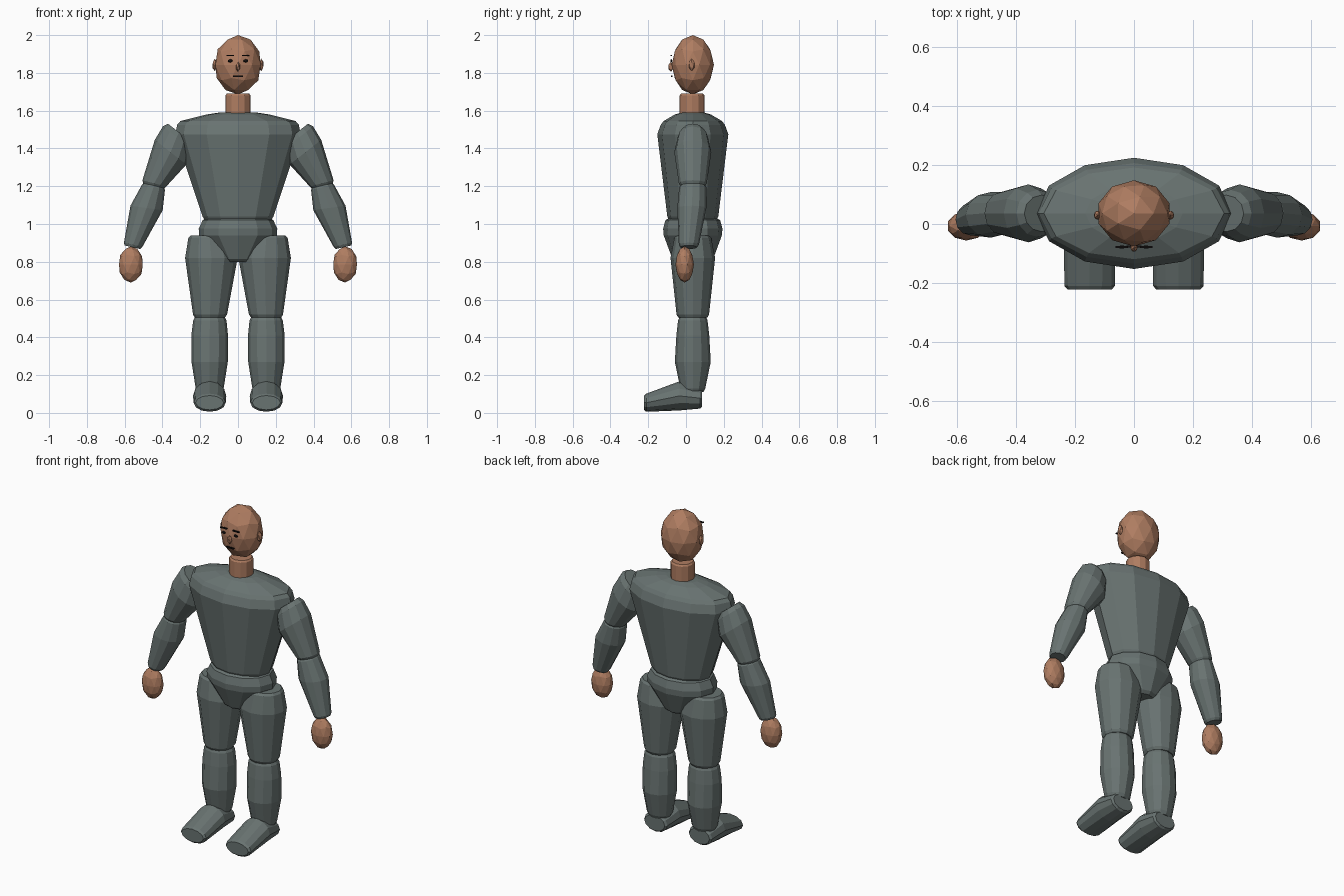
import bpy, bmesh, math
from mathutils import Vector


def material(name, color):
    m = bpy.data.materials.new(name)
    m.diffuse_color = (*color, 1)
    return m


SUIT = material("grey suit", (0.140, 0.172, 0.166))
SKIN = material("skin", (0.43, 0.205, 0.12))
DARK = material("dark features", (0.008, 0.006, 0.006))
CY = 0.036  # body centre depth


def finish(name, bm, mat):
    bmesh.ops.recalc_face_normals(bm, faces=bm.faces)
    me = bpy.data.meshes.new(name)
    bm.to_mesh(me)
    bm.free()
    me.materials.append(mat)
    ob = bpy.data.objects.new(name, me)
    bpy.context.collection.objects.link(ob)
    return ob


def loft(name, rings, mat, side=1, upright=False, n=12):
    """Skin rings of (x, y, z, half width, half depth, tilt in degrees)."""
    bm = bmesh.new()
    loops = []
    for x, y, z, ru, rv, tilt in rings:
        t = math.radians(tilt)
        u = Vector((math.cos(t), 0, math.sin(t))) * ru
        v = Vector((0, 0, 1) if upright else (0, 1, 0)) * rv
        loop = []
        for i in range(n):
            a = 2 * math.pi * i / n
            p = Vector((x, y, z)) + u * math.cos(a) + v * math.sin(a)
            p.x *= side
            loop.append(bm.verts.new(p))
        loops.append(loop)
    for a, b in zip(loops, loops[1:]):
        for i in range(n):
            j = (i + 1) % n
            bm.faces.new((a[i], a[j], b[j], b[i]))
    bm.faces.new(loops[0])
    bm.faces.new(loops[-1])
    return finish(name, bm, mat)


def ball(name, center, radii, mat, level=2):
    bm = bmesh.new()
    bmesh.ops.create_icosphere(bm, subdivisions=level, radius=1)
    for v in bm.verts:
        v.co = Vector(center) + Vector([c * r for c, r in zip(v.co, radii)])
    return finish(name, bm, mat)


def plate(name, center, size):
    bm = bmesh.new()
    bmesh.ops.create_cube(bm, size=1)
    for v in bm.verts:
        v.co = Vector(center) + Vector([c * s for c, s in zip(v.co, size)])
    return finish(name, bm, DARK)


# Trunk
loft("torso", [
    (0, CY, 1.59, 0.10, 0.06, 0),
    (0, CY, 1.58, 0.165, 0.095, 0),
    (0, CY, 1.545, 0.305, 0.155, 0),
    (0, CY, 1.525, 0.322, 0.170, 0),
    (0, CY, 1.475, 0.332, 0.188, 0),
    (0, CY, 1.04, 0.188, 0.135, 0),
    (0, CY, 1.01, 0.170, 0.120, 0)], SUIT)
loft("pelvis", [
    (0, CY, 1.032, 0.165, 0.125, 0),
    (0, CY, 1.02, 0.187, 0.145, 0),
    (0, CY, 0.975, 0.208, 0.157, 0),
    (0, CY, 0.94, 0.206, 0.154, 0),
    (0, CY, 0.815, 0.095, 0.108, 0),
    (0, CY, 0.80, 0.075, 0.09, 0)], SUIT)

# Head and neck
loft("neck", [
    (0, 0.032, 1.585, 0.067, 0.066, 0),
    (0, 0.032, 1.68, 0.067, 0.066, 0),
    (0, 0.032, 1.69, 0.060, 0.059, 0)], SKIN)
ball("head", (0, 0.036, 1.843), (0.126, 0.112, 0.157), SKIN)
ball("nose", (0, -0.08, 1.832), (0.013, 0.015, 0.026), SKIN, 1)
plate("mouth", (0, -0.076, 1.782), (0.052, 0.008, 0.007))

for side, label in ((1, "right"), (-1, "left")):
    # Facial features
    ball(label + "_ear", (side * 0.123, 0.03, 1.842), (0.014, 0.017, 0.033), SKIN, 1)
    ball(label + "_eye", (side * 0.041, -0.078, 1.864), (0.015, 0.006, 0.009), DARK, 1)
    plate(label + "_brow", (side * 0.041, -0.078, 1.892), (0.042, 0.008, 0.007))

    # Arms
    loft(label + "_upper_arm", [
        (0.312, CY, 1.485, 0.075, 0.062, 38),
        (0.325, CY, 1.46, 0.092, 0.080, 38),
        (0.357, CY, 1.38, 0.106, 0.098, 38),
        (0.443, CY, 1.215, 0.065, 0.074, 15),
        (0.447, CY, 1.20, 0.056, 0.064, 14)], SUIT, side)
    loft(label + "_forearm", [
        (0.443, CY, 1.213, 0.050, 0.060, 14),
        (0.447, CY, 1.195, 0.062, 0.072, 14),
        (0.484, 0.031, 1.085, 0.086, 0.077, 8),
        (0.555, 0.015, 0.89, 0.050, 0.053, 13),
        (0.559, 0.014, 0.877, 0.043, 0.045, 13)], SUIT, side)
    ball(label + "_hand", (side * 0.567, -0.007, 0.786), (0.066, 0.049, 0.096), SKIN)

    # Legs
    loft(label + "_thigh", [
        (0.152, CY, 0.938, 0.100, 0.086, 0),
        (0.150, CY, 0.925, 0.113, 0.098, 0),
        (0.141, CY, 0.82, 0.139, 0.118, 0),
        (0.148, CY, 0.52, 0.090, 0.086, 0),
        (0.149, CY, 0.505, 0.080, 0.077, 0)], SUIT, side)
    loft(label + "_shin", [
        (0.149, CY, 0.508, 0.078, 0.070, 0),
        (0.149, CY, 0.49, 0.088, 0.078, 0),
        (0.150, CY, 0.41, 0.097, 0.087, 0),
        (0.150, CY, 0.27, 0.096, 0.095, 0),
        (0.150, CY, 0.13, 0.074, 0.066, 0),
        (0.150, CY, 0.11, 0.064, 0.056, 0)], SUIT, side)
    loft(label + "_foot", [
        (0.150, -0.222, 0.054, 0.074, 0.038, 0),
        (0.150, -0.210, 0.054, 0.085, 0.048, 0),
        (0.150, -0.035, 0.090, 0.088, 0.077, 0),
        (0.150, 0.075, 0.078, 0.078, 0.055, 0),
        (0.150, 0.086, 0.078, 0.068, 0.046, 0)], SUIT, side, upright=True)
